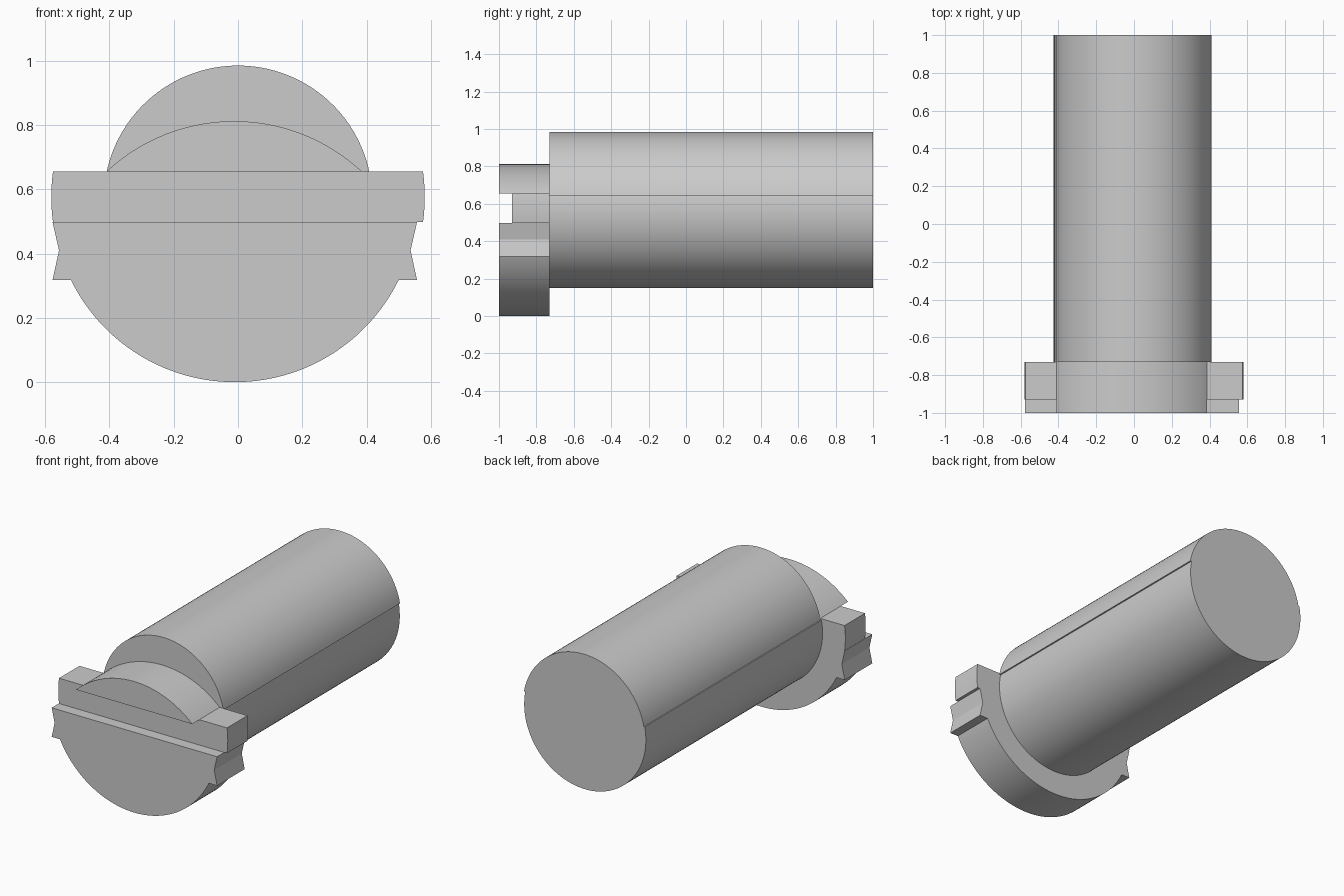
import bpy, bmesh, math

if "Cube" in bpy.data.objects:
    bpy.data.objects.remove(bpy.data.objects["Cube"])


def arc(cx, cz, r, a0, a1, n=48):
    """Points on a circle in the XZ plane, angles in degrees."""
    return [(cx + r * math.cos(math.radians(a0 + (a1 - a0) * i / n)),
             cz + r * math.sin(math.radians(a0 + (a1 - a0) * i / n)))
            for i in range(n + 1)]


def prism(name, profile, y0, y1):
    """Extrude an XZ outline from y0 to y1."""
    bm = bmesh.new()
    face = bm.faces.new([bm.verts.new((x, y0, z)) for x, z in profile])
    new = bmesh.ops.extrude_face_region(bm, geom=[face])["geom"]
    bmesh.ops.translate(bm, vec=(0, y1 - y0, 0),
                        verts=[v for v in new if isinstance(v, bmesh.types.BMVert)])
    bmesh.ops.recalc_face_normals(bm, faces=bm.faces)
    mesh = bpy.data.meshes.new(name)
    bm.to_mesh(mesh)
    bm.free()
    obj = bpy.data.objects.new(name, mesh)
    bpy.context.collection.objects.link(obj)
    bpy.ops.object.select_all(action='DESELECT')
    obj.select_set(True)
    bpy.context.view_layer.objects.active = obj
    bpy.ops.object.shade_smooth_by_angle(angle=math.radians(12))
    return obj


FRONT, STEP, BACK = -1.0, -0.93, -0.73

# Long shaft: lower arc shifted slightly, leaving a thin ledge on both sides
prism("shaft",
      arc(0, 0.567, 0.418, 10.8, 169.2) + arc(-0.008, 0.567, 0.417, 169.2, 370.8, 64),
      BACK, 1.0)

# Lower half of the head: round bowl with notched side wings
a = math.degrees(math.asin((0.568 - 0.318) / 0.568))
wing = [(0.567, 0.318), (0.547, 0.41), (0.567, 0.498)]
right = [(x - 0.01, z) for x, z in wing]
left = [(-x - 0.01, z) for x, z in reversed(wing)]
prism("head_lower", arc(-0.01, 0.568, 0.568, 180 + a, 360 - a, 64) + right + left,
      FRONT, BACK)

# Recessed cross bar with bulged ends
b = math.degrees(math.asin(0.0785 / 0.581))
prism("cross_bar",
      arc(0, 0.5765, 0.581, -b, b, 8) + arc(0, 0.5765, 0.581, 180 - b, 180 + b, 8),
      STEP, BACK)

# Shallow domed cap on the bar
c = math.degrees(math.asin(0.398 / 0.582))
prism("head_cap", arc(-0.012, 0.230, 0.582, 90 - c, 90 + c), FRONT, BACK)
